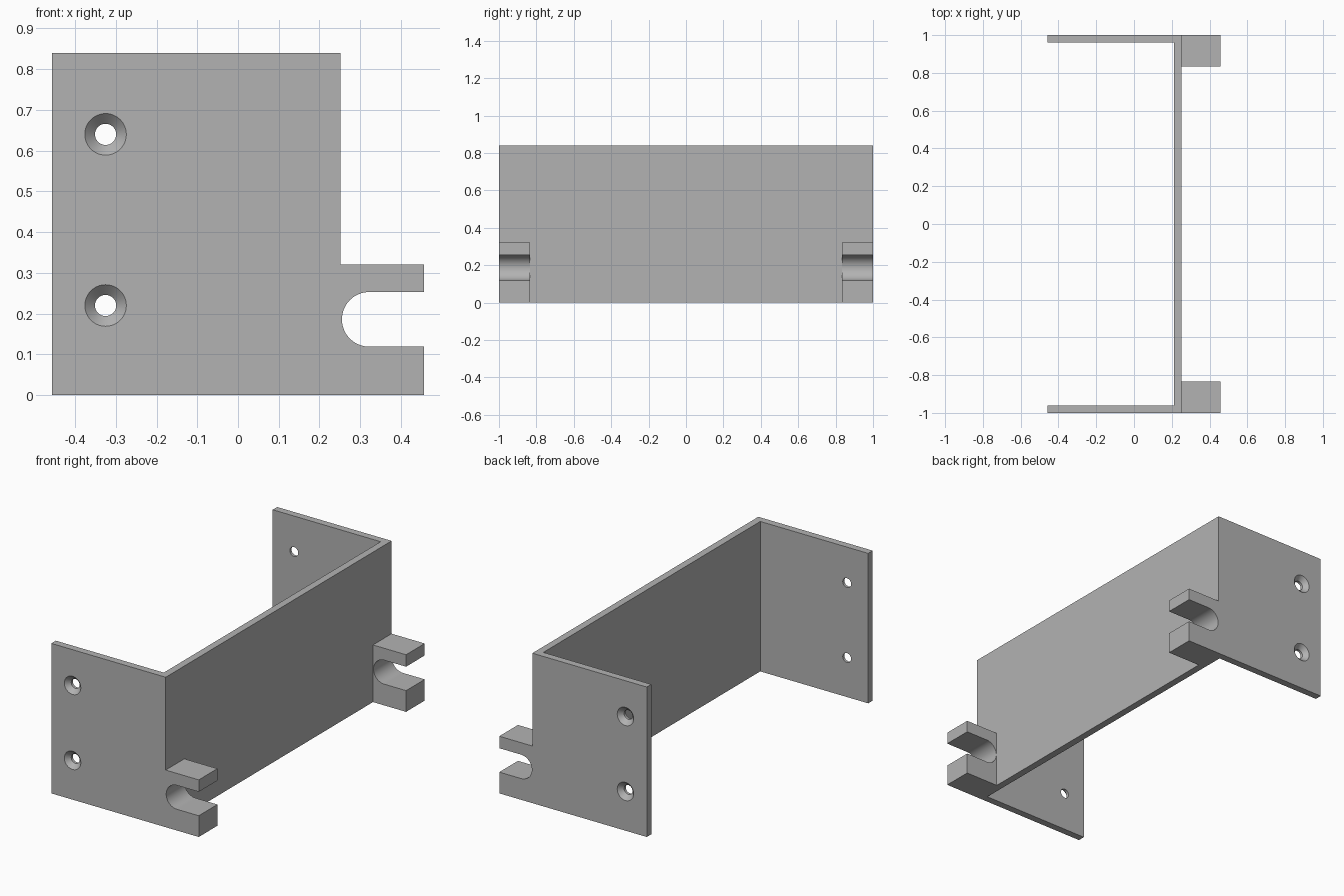
import bpy, bmesh, math
from mathutils import Vector

cube = bpy.data.objects.get("Cube")
if cube:
    bpy.data.objects.remove(cube, do_unlink=True)

BACK, WALL, TIP = -0.457, 0.252, 0.457    # x positions
HEIGHT, THICK = 0.84, 0.04
LUG_DEPTH, LUG_TOP = 0.165, 0.32
SLOT_Z, SLOT_R = 0.186, 0.067
HOLE_X, HOLE_HEIGHTS = -0.325, (0.22, 0.64)

grey = bpy.data.materials.new("plain grey")
grey.use_nodes = True
colour = (0.45, 0.45, 0.45, 1)
grey.diffuse_color = colour
grey.node_tree.nodes["Principled BSDF"].inputs["Base Color"].default_value = colour


def prism(name, points, direction):
    """Extrude a closed outline along a direction."""
    bm = bmesh.new()
    face = bm.faces.new([bm.verts.new(p) for p in points])
    result = bmesh.ops.extrude_face_region(bm, geom=[face])
    verts = [v for v in result["geom"] if isinstance(v, bmesh.types.BMVert)]
    bmesh.ops.translate(bm, vec=Vector(direction), verts=verts)
    bmesh.ops.recalc_face_normals(bm, faces=bm.faces)
    mesh = bpy.data.meshes.new(name)
    bm.to_mesh(mesh)
    bm.free()
    mesh.materials.append(grey)
    obj = bpy.data.objects.new(name, mesh)
    bpy.context.collection.objects.link(obj)
    return obj


def cone(side, z, outer, inner, y_out, y_in):
    """Round cutter along y, from outside the end plate inwards."""
    bpy.ops.mesh.primitive_cone_add(
        vertices=48, radius1=outer, radius2=inner, depth=y_out - y_in,
        location=(HOLE_X, side * (y_out + y_in) / 2, z),
        rotation=(side * math.pi / 2, 0, 0))
    obj = bpy.context.object
    obj.data.materials.append(grey)
    return obj


def combine(target, tool, operation):
    bpy.context.view_layer.objects.active = target
    mod = target.modifiers.new(operation, "BOOLEAN")
    mod.operation, mod.solver, mod.object = operation, "EXACT", tool
    bpy.ops.object.modifier_apply(modifier=mod.name)
    bpy.data.objects.remove(tool, do_unlink=True)


# U-shaped channel: web with an end plate at each side
half = [(BACK, 1), (BACK, 1 - THICK), (WALL - THICK, 1 - THICK)]
plan = [(WALL, -1), (WALL, 1)] + half + [(x, -y) for x, y in reversed(half)]
bracket = prism("mounting_bracket", [(x, y, 0) for x, y in plan], (0, 0, HEIGHT))

# Lug outline with a round-ended open slot
centre_x = WALL + 0.003 + SLOT_R
arc = [(centre_x - SLOT_R * math.sin(a), SLOT_Z - SLOT_R * math.cos(a))
       for a in (math.pi * i / 32 for i in range(33))]
outline = ([(WALL - 0.02, 0), (TIP, 0), (TIP, SLOT_Z - SLOT_R)] + arc
           + [(TIP, SLOT_Z + SLOT_R), (TIP, LUG_TOP), (WALL - 0.02, LUG_TOP)])

for side in (-1, 1):
    lug = prism("slotted_lug", [(x, side, z) for x, z in outline],
                (0, -side * LUG_DEPTH, 0))
    combine(bracket, lug, "UNION")
    # Countersunk screw holes, wide on the outer face
    for z in HOLE_HEIGHTS:
        combine(bracket, cone(side, z, 0.026, 0.026, 1.05, 0.9), "DIFFERENCE")
        # cone's wide end faces outwards, meeting the face at radius 0.051
        sink = cone(side, z, 0.061, 0.026, 1.01, 0.975)
        wide = max(sink.data.vertices, key=lambda v: v.co.xy.length)
        if side * (sink.rotation_euler.to_matrix() @ wide.co).y < 0:
            sink.rotation_euler.x += math.pi
        bpy.context.view_layer.update()
        combine(bracket, sink, "DIFFERENCE")

# Merge coplanar faces and keep the edges crisp
bm = bmesh.new()
bm.from_mesh(bracket.data)
bmesh.ops.remove_doubles(bm, verts=bm.verts, dist=0.0001)
bmesh.ops.dissolve_limit(bm, angle_limit=math.radians(0.5),
                         verts=bm.verts, edges=bm.edges)
bm.to_mesh(bracket.data)
bm.free()

bpy.ops.object.select_all(action="DESELECT")
bracket.select_set(True)
bpy.context.view_layer.objects.active = bracket
bpy.ops.object.shade_smooth_by_angle(angle=math.radians(30))
